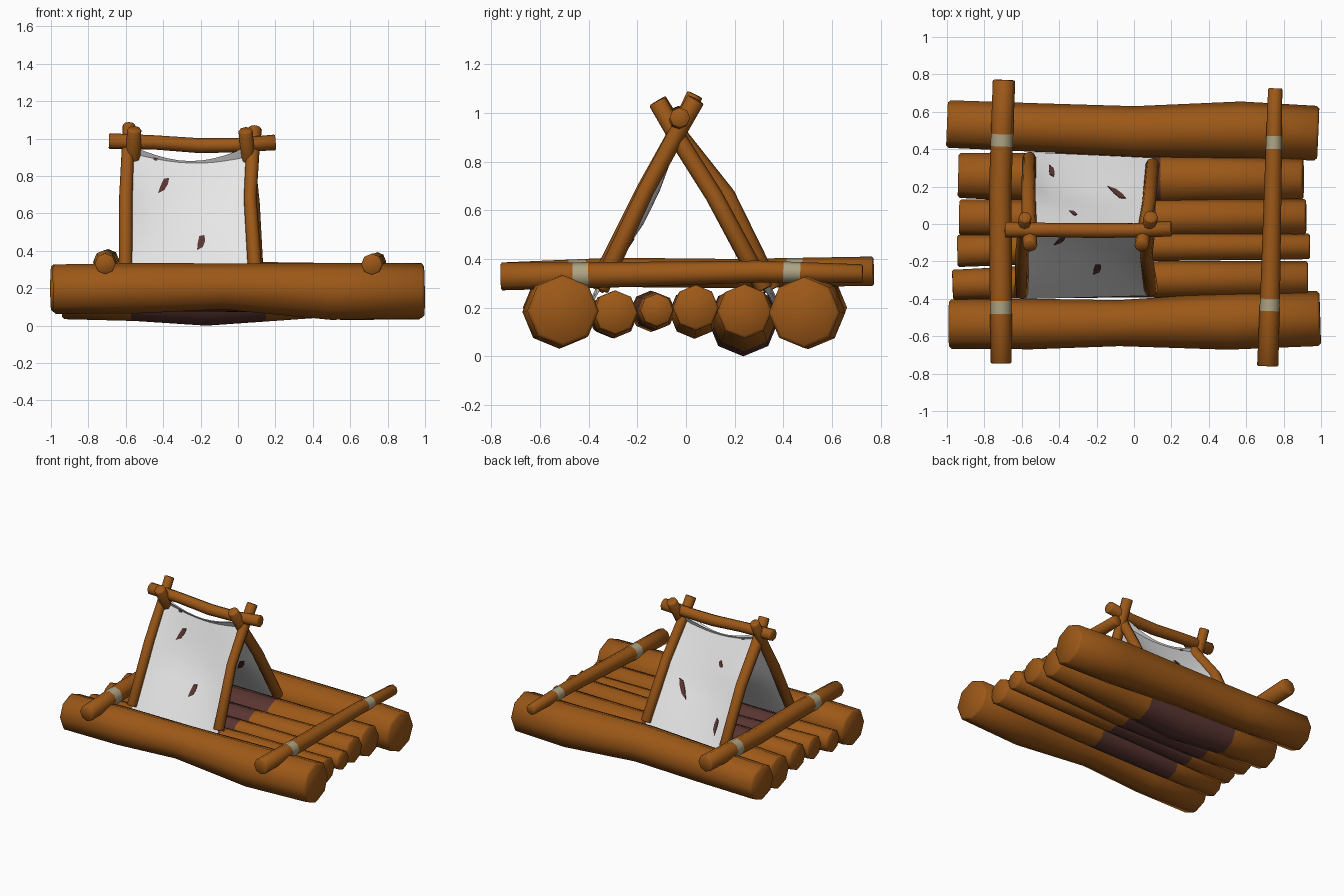
import bpy, bmesh, math
from mathutils import Vector

if "Cube" in bpy.data.objects:
    bpy.data.objects.remove(bpy.data.objects["Cube"])


def material(name, rgb):
    m = bpy.data.materials.new(name)
    m.diffuse_color = (*rgb, 1)
    m.use_nodes = True
    m.node_tree.nodes["Principled BSDF"].inputs["Base Color"].default_value = m.diffuse_color
    return m


WOOD = material("wood", (0.335, 0.098, 0.009))
DARK = material("dark_wood", (0.10, 0.036, 0.031))
ROPE = material("rope", (0.42, 0.37, 0.23))
CLOTH = material("cloth", (0.80, 0.80, 0.80))


def lerp_at(stations, axis, v):
    """Station (x, y, z, r) where the path reaches value v on an axis."""
    s = sorted(stations, key=lambda p: p[axis])
    for a, b in zip(s, s[1:]):
        if v <= b[axis] or b is s[-1]:
            t = (v - a[axis]) / (b[axis] - a[axis])
            return tuple(p + (q - p) * t for p, q in zip(a, b))


def finish(name, bm, mats, smooth=True):
    bmesh.ops.recalc_face_normals(bm, faces=bm.faces)
    me = bpy.data.meshes.new(name)
    bm.to_mesh(me)
    bm.free()
    for m in mats:
        me.materials.append(m)
    ob = bpy.data.objects.new(name, me)
    bpy.context.collection.objects.link(ob)
    if smooth:
        bpy.ops.object.select_all(action='DESELECT')
        ob.select_set(True)
        bpy.context.view_layer.objects.active = ob
        bpy.ops.object.shade_smooth_by_angle(angle=math.radians(62))
    return ob


def log(name, stations, axis, zones=(), accent=None, sides=8):
    """Uneven log through stations; zones along the axis get the accent colour."""
    s = sorted(stations, key=lambda p: p[axis])
    cuts = [lerp_at(s, axis, v) for z in zones for v in z]
    # softened ends: a slightly wider ring just inside each end cap
    rims = []
    for v, sign in ((s[0][axis], 1), (s[-1][axis], -1)):
        rims.append(lerp_at(s, axis, v + sign * .1 * (s[0][3] + s[-1][3]) / 2))
    s[0] = (*s[0][:3], s[0][3] * .90)
    s[-1] = (*s[-1][:3], s[-1][3] * .90)
    st = sorted(s + rims + cuts, key=lambda p: p[axis])
    bm = bmesh.new()
    rings = []
    for i, p in enumerate(st):
        a, b = st[max(i - 1, 0)], st[min(i + 1, len(st) - 1)]
        t = (Vector(b[:3]) - Vector(a[:3])).normalized()
        side = t.cross(Vector((0, 0, 1)) if axis != 2 else Vector((1, 0, 0))).normalized()
        up = side.cross(t)
        ring = []
        for k in range(sides):
            w = 2 * math.pi * k / sides
            ring.append(bm.verts.new(Vector(p[:3]) + (side * math.cos(w) + up * math.sin(w)) * p[3]))
        rings.append(ring)
    for i, (r0, r1) in enumerate(zip(rings, rings[1:])):
        mid = (st[i][axis] + st[i + 1][axis]) / 2
        for k in range(sides):
            f = bm.faces.new((r0[k], r0[(k + 1) % sides], r1[(k + 1) % sides], r1[k]))
            f.material_index = int(any(lo < mid < hi for lo, hi in zones))
    bm.faces.new(rings[0])
    bm.faces.new(rings[-1])
    return finish(name, bm, [WOOD] + ([accent] if accent else []))


# Outer floating logs
log("front_outer_log", [(-.99, -.535, .195, .132), (-.55, -.535, .20, .135), (-.08, -.53, .21, .123),
                        (.5, -.52, .183, .152), (.995, -.505, .187, .147)], 0)
log("back_outer_log", [(-1, .535, .20, .127), (-.5, .515, .20, .13), (0, .495, .207, .135),
                       (.57, .503, .182, .152), (.985, .485, .18, .146)], 0)

# Inner deck logs, wet in the middle
deck = [
    [(-.94, .26, .155, .12), (-.55, .25, .155, .13), (-.17, .235, .145, .145), (.4, .24, .165, .125), (.905, .24, .185, .112)],
    [(-.935, .035, .18, .095), (-.45, .03, .18, .1), (.1, .035, .175, .103), (.92, .04, .20, .094)],
    [(-.945, -.145, .185, .085), (-.4, -.13, .185, .08), (.2, -.12, .185, .077), (.94, -.12, .19, .068)],
    [(-.97, -.325, .17, .08), (-.4, -.305, .165, .09), (.2, -.295, .172, .098), (.93, -.29, .18, .091)],
]
for i, (st, end) in enumerate(zip(deck, (.145, .12, .10, .09))):
    log(f"deck_log_{i + 1}", st, 0, [(-.57, end)], DARK)

# Cross rails with rope lashings
log("left_cross_rail", [(-.71, -.745, .33, .056), (-.712, -.3, .345, .06), (-.715, .2, .34, .06), (-.695, .77, .35, .06)],
    1, [(-.48, -.41), (.415, .48)], ROPE)
log("right_cross_rail", [(.715, -.76, .328, .057), (.73, -.3, .335, .052), (.745, .3, .348, .045), (.755, .725, .34, .038)],
    1, [(-.465, -.40), (.40, .47)], ROPE)

# Tent poles, crossing at the top
poles = {
    "front_left": [(-.602, -.372, .275, .036), (-.60, -.17, .68, .036), (-.59, -.04, .92, .033), (-.582, .037, 1.075, .034)],
    "front_right": [(.092, -.355, .275, .038), (.065, -.165, .68, .034), (.078, -.035, .92, .036), (.09, .04, 1.055, .038)],
    "back_left": [(-.56, .355, .275, .037), (-.565, .165, .66, .038), (-.56, -.02, .89, .04), (-.555, -.117, 1.05, .038)],
    "back_right": [(.10, .322, .275, .037), (.08, .115, .66, .036), (.055, -.03, .89, .036), (.04, -.117, 1.045, .038)],
}
for n, st in poles.items():
    log(n + "_tent_pole", st, 2)

# Ridge pole
log("ridge_pole", [(-.69, -.03, .987, .042), (-.45, -.032, .98, .038), (-.2, -.035, .962, .04),
                   (0, -.034, .965, .038), (.2, -.025, .98, .042)], 0)


def cloth_point(side, u, z):
    """Point on the sheet between two poles, hanging a little inwards."""
    a = Vector(lerp_at(poles[side + "_left"], 2, z)[:3])
    b = Vector(lerp_at(poles[side + "_right"], 2, z)[:3])
    sag = .06 * max(0, math.sin(math.pi * u)) ** .7
    sag *= min(1, max(0, (z - .22) / .33)) * (1 - max(0, (z - .68) / .35))
    return a.lerp(b, u) + Vector((0, sag if side == "front" else -sag, 0))


def cloth(side, nu=10, nz=10):
    """Sheet stretched between two poles, drooping at its top edge."""
    bm = bmesh.new()
    rows = []
    for j in range(nz + 1):
        row = []
        for i in range(nu + 1):
            u = i / nu
            top = .955 - .075 * math.sin(math.pi * u)
            row.append(bm.verts.new(cloth_point(side, u, .215 + (top - .215) * j / nz)))
        rows.append(row)
    for j in range(nz):
        for i in range(nu):
            bm.faces.new((rows[j][i], rows[j][i + 1], rows[j + 1][i + 1], rows[j + 1][i]))
    finish(side + "_tent_cloth", bm, [CLOTH])


def stain(name, side, x, z, length, width, angle):
    """Thin ragged plate lying through the cloth, seen on both faces."""
    c, s = math.cos(math.radians(angle)), math.sin(math.radians(angle))
    outline = [(-1, -.25), (-.3, -.9), (.4, -.6), (1, .2), (.55, 1), (-.2, .5)]
    bm = bmesh.new()
    layers = []
    for off in (-.0048, .0048):
        vs = []
        for a, b in outline:
            a, b = a * length / 2, b * width / 2
            px, pz = x + a * c - b * s, z + a * s + b * c
            p = cloth_point(side, (px + .59) / .67, pz)
            vs.append(bm.verts.new(p + Vector((0, off, 0))))
        layers.append(vs)
    lo, hi = layers
    bm.faces.new(lo)
    bm.faces.new(hi)
    for k in range(6):
        bm.faces.new((lo[k], lo[(k + 1) % 6], hi[(k + 1) % 6], hi[k]))
    finish(name, bm, [DARK], smooth=False)


# Tent cloth and its stains
for s in ("front", "back"):
    cloth(s)
stain("front_stain_upper", "front", -.39, .75, .10, .045, 50)
stain("front_stain_lower", "front", -.195, .445, .09, .05, 55)
stain("front_stain_small", "front", -.44, .89, .03, .02, -40)
stain("back_stain_middle", "back", -.105, .51, .15, .04, 42)
stain("back_stain_lower", "back", -.468, .37, .10, .04, 70)
stain("back_stain_small", "back", -.34, .71, .05, .035, 20)
